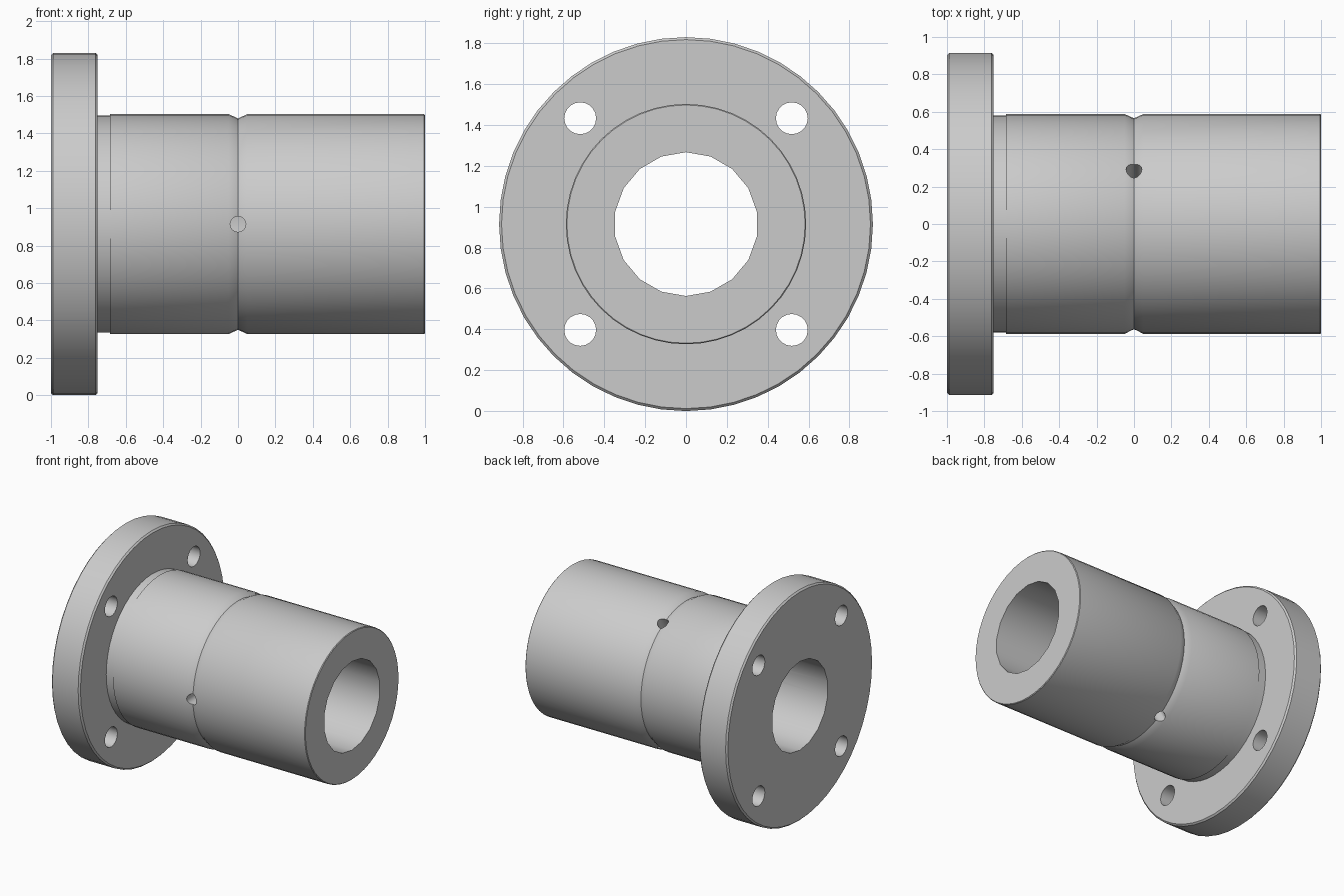
import bpy, bmesh
from math import pi, radians, cos, sin
from mathutils import Matrix, Vector

cube = bpy.data.objects.get("Cube")
if cube:
    bpy.data.objects.remove(cube, do_unlink=True)

AXIS_Z = 0.915      # height of the main axis, equal to the flange radius
FLANGE_R = 0.915
BARREL_R = 0.588
SEGMENTS = 48

steel = bpy.data.materials.new("grey steel")
steel.use_nodes = True
colour = (0.6, 0.6, 0.6, 1)
steel.diffuse_color = colour
steel.node_tree.nodes["Principled BSDF"].inputs["Base Color"].default_value = colour


def add_object(name, bm):
    bmesh.ops.recalc_face_normals(bm, faces=bm.faces)
    mesh = bpy.data.meshes.new(name)
    bm.to_mesh(mesh)
    bm.free()
    mesh.materials.append(steel)
    obj = bpy.data.objects.new(name, mesh)
    bpy.context.collection.objects.link(obj)
    return obj


def revolve(name, profile):
    """Spin (x, radius) points round the main axis into a closed solid."""
    bm = bmesh.new()
    rings = []
    for x, r in profile:
        angles = [2 * pi * i / SEGMENTS for i in range(SEGMENTS)]
        rings.append([bm.verts.new((x, r * cos(a), AXIS_Z + r * sin(a))) for a in angles])
    for a, b in zip(rings, rings[1:]):
        for i in range(SEGMENTS):
            j = (i + 1) % SEGMENTS
            bm.faces.new((a[i], a[j], b[j], b[i]))
    bm.faces.new(rings[0])
    bm.faces.new(rings[-1])
    return add_object(name, bm)


def cutter(name, radius, length, sides, centre, direction):
    """Cylinder of the given length pointing along direction."""
    turn = Vector(direction).to_track_quat('Z', 'Y').to_matrix().to_4x4()
    bm = bmesh.new()
    bmesh.ops.create_cone(bm, cap_ends=True, segments=sides, radius1=radius,
                          radius2=radius, depth=length,
                          matrix=Matrix.Translation(centre) @ turn)
    obj = add_object(name, bm)
    obj.hide_render = True
    return obj


# Flange, relief neck and grooved barrel in one turned profile
bushing = revolve("flanged_bushing", [
    (-1.0, FLANGE_R - 0.012), (-0.988, FLANGE_R),
    (-0.762, FLANGE_R), (-0.75, FLANGE_R - 0.012),
    (-0.75, 0.58), (-0.685, 0.58), (-0.685, BARREL_R),
    (-0.05, BARREL_R), (0, 0.565), (0.05, BARREL_R),
    (0.995, BARREL_R), (1.0, BARREL_R - 0.005)])

# Central bore, with a corner at the top
bore = cutter("bore_cutter", 0.352, 3, 18, (0, 0, AXIS_Z), (1, 0, 0))
top = max(v.co.z for v in bore.data.vertices)
if top < AXIS_Z + 0.3515:
    spin = Matrix.Rotation(pi / 2, 4, 'X')
    lift = Matrix.Translation((0, 0, AXIS_Z))
    bore.data.transform(lift @ spin @ lift.inverted())
cutters = [bore]

# Four bolt holes through the flange
for y in (-0.518, 0.518):
    for z in (-0.518, 0.518):
        cutters.append(cutter("bolt_hole_cutter", 0.078, 0.4, 20,
                              (-0.875, y, AXIS_Z + z), (1, 0, 0)))

# Three oil holes round the groove, opening into the bore
for angle in (60, 180, 300):
    a = radians(angle)
    out = Vector((0, cos(a), sin(a)))
    cutters.append(cutter("oil_hole_cutter", 0.042, 0.5, 16,
                          out * 0.47 + Vector((0, 0, AXIS_Z)), out))

bpy.ops.object.select_all(action='DESELECT')
bushing.select_set(True)
bpy.context.view_layer.objects.active = bushing
for tool in cutters:
    mod = bushing.modifiers.new("cut", 'BOOLEAN')
    mod.operation = 'DIFFERENCE'
    mod.solver = 'EXACT'
    mod.object = tool
    bpy.ops.object.modifier_apply(modifier=mod.name)
    bpy.data.objects.remove(tool, do_unlink=True)

bpy.ops.object.shade_smooth_by_angle(angle=radians(30))
